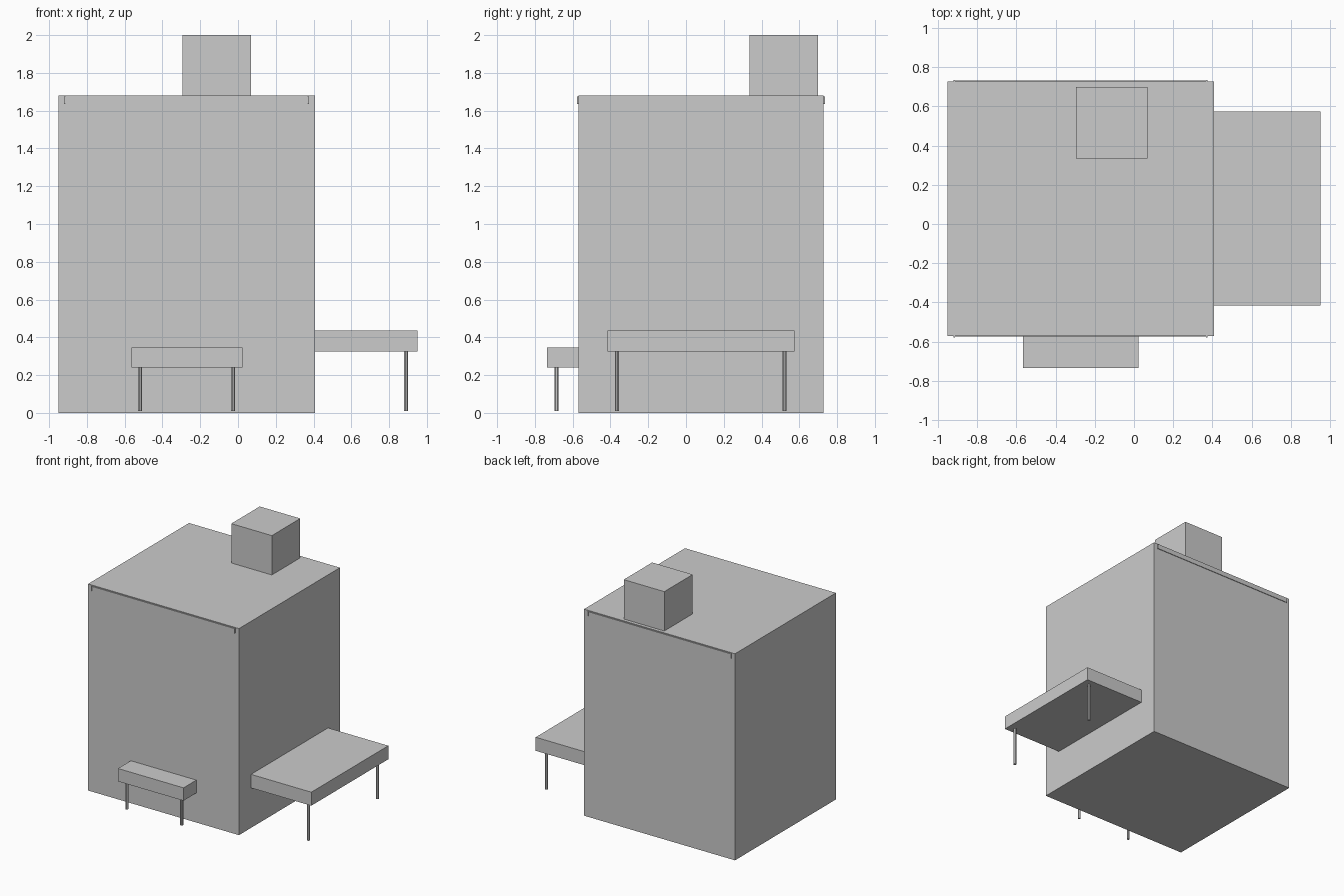
import bpy
import math

if "Cube" in bpy.data.objects:
    bpy.data.objects.remove(bpy.data.objects["Cube"])


def box(name, x, y, z):
    """Axis-aligned box from (min, max) ranges."""
    bpy.ops.mesh.primitive_cube_add(size=1, location=[(a + b) / 2 for a, b in (x, y, z)])
    ob = bpy.context.object
    ob.name = name
    ob.scale = [b - a for a, b in (x, y, z)]
    bpy.ops.object.transform_apply(location=False, rotation=False, scale=True)
    return ob


def post(name, x, y, top):
    """Slim eight-sided post, just clear of the ground."""
    bottom = 0.01
    bpy.ops.mesh.primitive_cylinder_add(vertices=8, radius=0.0115, depth=top - bottom,
                                        location=(x, y, (top + bottom) / 2),
                                        rotation=(0, 0, math.pi / 8))
    bpy.context.object.name = name


# Main block and chimney
X0, X1, Y0, Y1, ROOF = -0.95, 0.408, -0.57, 0.727, 1.68
box("main_block", (X0, X1), (Y0, Y1), (0, ROOF))
box("chimney", (-0.295, 0.07), (0.335, 0.70), (ROOF, 2.0))

# Side porch
box("side_porch_roof", (X1, 0.95), (-0.415, 0.575), (0.325, 0.435))
for i, y in enumerate((-0.366, 0.521)):
    post(f"side_porch_post_{i + 1}", 0.89, y, 0.325)

# Front porch
box("front_porch_roof", (-0.565, 0.024), (-0.735, Y0), (0.24, 0.345))
for i, x in enumerate((-0.518, -0.026)):
    post(f"front_porch_post_{i + 1}", x, -0.686, 0.24)

# Thin eaves strips with end brackets, front and back
for side, wall, out in (("front", Y0, -1), ("back", Y1, 1)):
    def span(depth):
        return sorted((wall, wall + out * depth))
    box(f"{side}_eaves_strip", (-0.915, 0.37), span(0.005), (1.637, 1.672))
    for label, x in (("left", -0.92), ("right", 0.367)):
        box(f"{side}_eaves_bracket_{label}", (x, x + 0.008), span(0.008), (1.635, 1.675))
